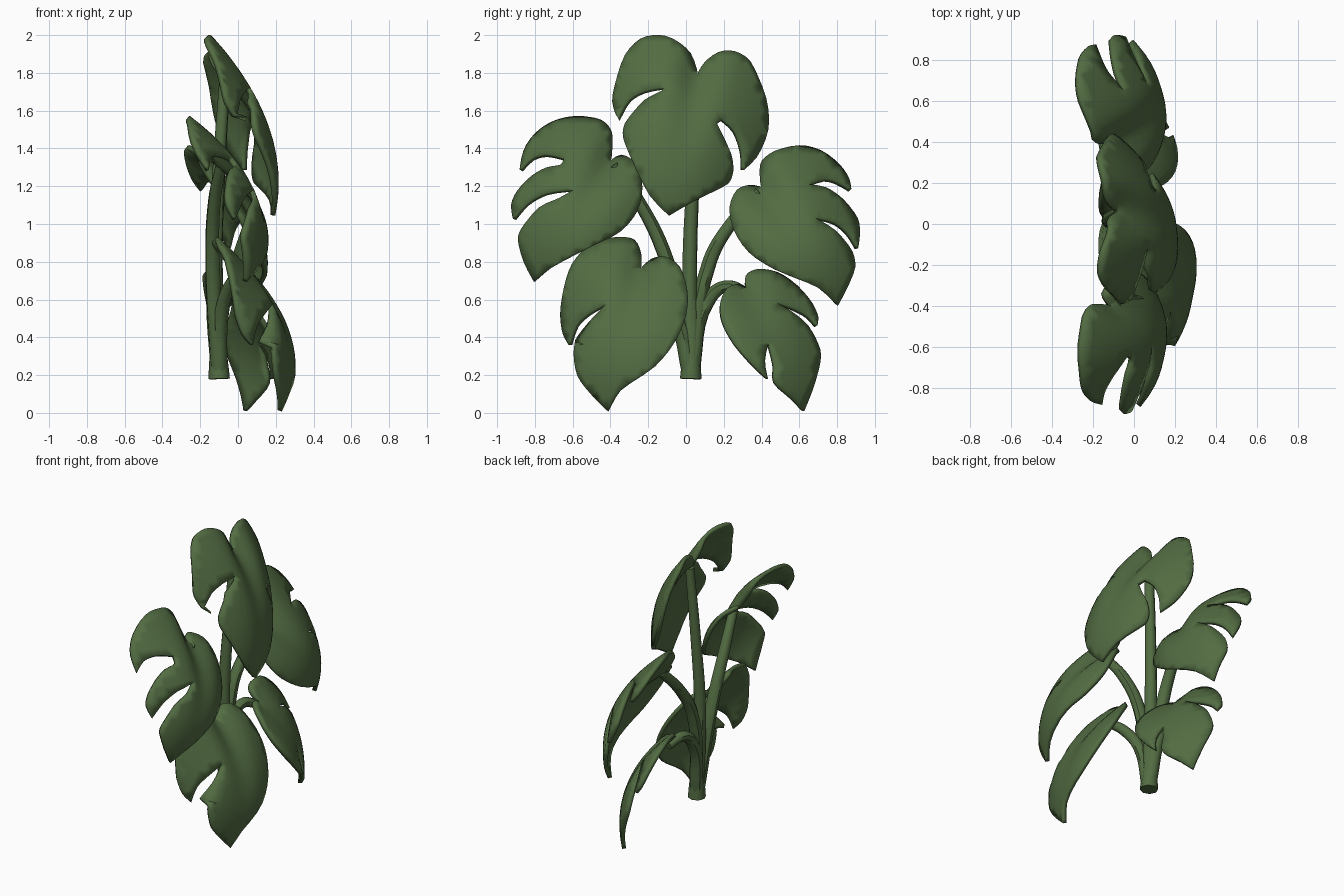
import bpy, math
from mathutils import Vector
from mathutils.geometry import delaunay_2d_cdt

green = bpy.data.materials.new("leaf green")
green.diffuse_color = (0.085, 0.15, 0.055, 1)


def finish(ob, angle=45):
    bpy.ops.object.select_all(action='DESELECT')
    ob.select_set(True)
    bpy.context.view_layer.objects.active = ob
    bpy.ops.object.shade_smooth_by_angle(angle=math.radians(angle))


def smooth_outline(pts, steps=3):
    """Closed spline through the points that keeps sharp tips sharp."""
    p = [Vector(q) for q in pts]
    n = len(p)
    tan = []
    for i in range(n):
        a, b = p[i] - p[i - 1], p[(i + 1) % n] - p[i]
        sharp = a.angle(b) > math.radians(72)
        t = a.normalized() + b.normalized()
        tan.append(Vector((0, 0)) if sharp else t.normalized() * min(a.length, b.length))
    out = []
    for i in range(n):
        j = (i + 1) % n
        for s in range(steps):
            t = s / steps
            out.append(p[i] * (2*t**3 - 3*t*t + 1) + tan[i] * (t**3 - 2*t*t + t)
                       + p[j] * (3*t*t - 2*t**3) + tan[j] * (t**3 - t*t))
    return out


def leaf(name, outline, base, tip, x0, v0, arch, cup, tilt=0.0, grow=0.0, valley=0.08, lobe=None):
    """Leaf blade from its (y, z) outline, arched along and cupped across the midrib.
    lobe = (slit inner end, slit outer end, droop) lets the lobe above a slit hang lower."""
    rim = smooth_outline(outline)
    n = len(rim)
    pts = list(rim)
    g = 0.04
    for i in range(-25, 26):
        for j in range(0, 52):
            q = Vector((i * g + (j % 2) * g / 2, j * g))
            if min((q - r).length for r in rim) > 0.022:
                pts.append(q)
    v2, _, faces, *_ = delaunay_2d_cdt(pts, [(i, (i + 1) % n) for i in range(n)], [], 1, 1e-5)
    used = sorted({i for f in faces for i in f})
    remap = {k: i for i, k in enumerate(used)}
    b = Vector(base)
    along = (Vector(tip) - b).normalized()
    across = Vector((-along.y, along.x))
    if across.x * base[0] < 0:
        across = -across                      # positive is the outer side
    if name == "top_leaf":
        across = Vector((abs(across.x), across.y))
    verts = []
    for k in used:
        r = v2[k] - b
        v, d = r.dot(along), r.dot(across)
        x = x0 - arch * (v - v0)**2 - (cup + grow * max(v, 0)) * d * d - tilt * d
        x -= valley * math.exp(-(d / 0.09)**2 - max(v, 0) / 0.22)   # sunken midrib at the stalk
        if lobe:
            inner, outer = Vector(lobe[0]), Vector(lobe[1])
            s = outer - inner
            q = v2[k] - inner
            above = s.x * q.y - s.y * q.x < 1e-3          # slit runs toward -y
            if above and q.x < 0.05:
                side = abs((inner - b).dot(across))
                x -= lobe[2] * max(abs(d) - side, 0) * max(v, 0)
        verts.append((x, v2[k].x, v2[k].y))
    me = bpy.data.meshes.new(name)
    me.from_pydata(verts, [], [[remap[i] for i in f] for f in faces])
    me.materials.append(green)
    ob = bpy.data.objects.new(name, me)
    bpy.context.collection.objects.link(ob)
    mod = ob.modifiers.new("thickness", 'SOLIDIFY')
    mod.thickness = 0.026
    mod.offset = -0.3
    finish(ob)


def stem(name, path, r0, r1):
    """Tapered round stalk along a smooth path."""
    cu = bpy.data.curves.new(name, 'CURVE')
    cu.dimensions = '3D'
    cu.bevel_depth = 1
    cu.bevel_resolution = 2
    cu.resolution_u = 6
    cu.use_fill_caps = True
    sp = cu.splines.new('BEZIER')
    sp.bezier_points.add(len(path) - 1)
    for i, (bp, co) in enumerate(zip(sp.bezier_points, path)):
        bp.co = co
        bp.handle_left_type = bp.handle_right_type = 'AUTO'
        bp.radius = r0 + (r1 - r0) * i / (len(path) - 1)
    cu.materials.append(green)
    ob = bpy.data.objects.new(name, cu)
    bpy.context.collection.objects.link(ob)
    bpy.ops.object.select_all(action='DESELECT')
    ob.select_set(True)
    bpy.context.view_layer.objects.active = ob
    bpy.ops.object.convert(target='MESH')
    finish(bpy.context.object)


# Leaves: each outline runs round from the cleft where the stalk joins
leaf("top_leaf", [
    (.06, 1.79), (.02, 1.90), (-.06, 1.97), (-.14, 1.995), (-.24, 1.975), (-.32, 1.89), (-.37, 1.74),
    (-.385, 1.645), (-.36, 1.56), (-.30, 1.655), (-.22, 1.70), (-.12, 1.72), (-.13, 1.70), (-.22, 1.65),
    (-.32, 1.53), (-.33, 1.46), (-.28, 1.33), (-.19, 1.15), (-.09, 1.045), (.045, 1.125), (.22, 1.215),
    (.245, 1.28), (.235, 1.37), (.16, 1.53), (.19, 1.55), (.255, 1.49), (.295, 1.38), (.30, 1.285),
    (.37, 1.355), (.43, 1.50), (.42, 1.66), (.335, 1.86), (.255, 1.91), (.175, 1.905), (.10, 1.85)],
    (.06, 1.79), (-.09, 1.05), .21, .58, .60, 1.0, .08, .4, .09, ((-.12, 1.71), (-.36, 1.575), .9))

leaf("right_high_leaf", [
    (.40, 1.19), (.395, 1.265), (.405, 1.33), (.47, 1.38), (.60, 1.41), (.71, 1.385), (.81, 1.31),
    (.86, 1.235), (.87, 1.18), (.80, 1.22), (.735, 1.235), (.645, 1.205), (.735, 1.19), (.825, 1.13),
    (.905, 1.025), (.915, .945), (.905, .87), (.855, .95), (.785, 1.005), (.68, 1.03), (.785, .965),
    (.875, .855), (.89, .77), (.845, .655), (.80, .57), (.705, .66), (.47, .76), (.335, .85),
    (.255, .97), (.235, 1.09), (.27, 1.175), (.335, 1.20)],
    (.40, 1.19), (.80, .57), .14, .40, 1.0, 1.2, .27, .6, .09)

leaf("left_high_leaf", [
    (-.40, 1.33), (-.395, 1.405), (-.40, 1.49), (-.45, 1.545), (-.585, 1.565), (-.71, 1.535), (-.80, 1.47),
    (-.855, 1.385), (-.875, 1.285), (-.815, 1.345), (-.74, 1.365), (-.645, 1.345), (-.66, 1.31),
    (-.735, 1.295), (-.815, 1.25), (-.89, 1.17), (-.92, 1.10), (-.91, 1.025), (-.84, 1.105), (-.74, 1.16),
    (-.595, 1.18), (-.67, 1.135), (-.775, 1.085), (-.87, .97), (-.885, .92), (-.855, .80), (-.80, .695),
    (-.71, .77), (-.485, .89), (-.35, .96), (-.26, 1.07), (-.235, 1.195), (-.265, 1.315), (-.34, 1.36)],
    (-.40, 1.33), (-.80, .695), .15, .42, 1.0, 1.1, .2, .6, .09, ((-.645, 1.325), (-.875, 1.27), .7))

leaf("left_low_leaf", [
    (-.24, .755), (-.24, .835), (-.275, .91), (-.34, .925), (-.425, .915), (-.52, .875), (-.60, .785),
    (-.64, .665), (-.66, .52), (-.645, .415), (-.615, .36), (-.58, .46), (-.51, .525), (-.42, .575),
    (-.51, .475), (-.58, .38), (-.59, .30), (-.57, .195), (-.50, .10), (-.41, .01), (-.35, .115),
    (-.165, .245), (-.06, .375), (0, .52), (.005, .645), (-.035, .77), (-.105, .82), (-.18, .81)],
    (-.24, .755), (-.41, .01), .285, .5, .85, .6, .2, .4, .08, ((-.42, .57), (-.60, .36), 1.4))

leaf("right_low_leaf", [
    (.32, .655), (.315, .72), (.375, .755), (.48, .74), (.585, .67), (.665, .575), (.695, .505),
    (.69, .46), (.645, .51), (.56, .555), (.475, .58), (.56, .53), (.645, .455), (.705, .335),
    (.705, .265), (.67, .135), (.62, .01), (.565, .07), (.47, .16), (.465, .255), (.435, .37),
    (.415, .275), (.43, .18), (.365, .24), (.255, .365), (.19, .485), (.18, .575), (.215, .655),
    (.275, .675)],
    (.32, .655), (.62, .01), .135, .40, .95, 1.0, .65, 0, .05)

# Stalks fanning out of a short trunk
stem("trunk", [(-.10, .025, .18), (-.105, .03, .35), (-.11, .03, .6)], .057, .03)
stem("top_stalk", [(-.10, .025, .2), (-.12, .02, .8), (-.10, .04, 1.3), (-.07, .06, 1.76)], .045, .03)
stem("left_high_stalk", [(-.10, .025, .2), (-.135, -.10, .80), (-.125, -.25, 1.12), (-.09, -.39, 1.31)], .045, .029)
stem("right_high_stalk", [(-.10, .025, .2), (-.135, .125, .80), (-.12, .23, .99), (-.09, .39, 1.17)], .045, .03)
stem("left_low_stalk", [(-.10, .025, .2), (-.09, -.05, .50), (-.05, -.15, .66), (0, -.24, .74)], .045, .028)
stem("right_low_stalk", [(-.10, .025, .2), (-.13, .12, .60), (-.12, .21, .67), (-.09, .32, .64)], .045, .028)
